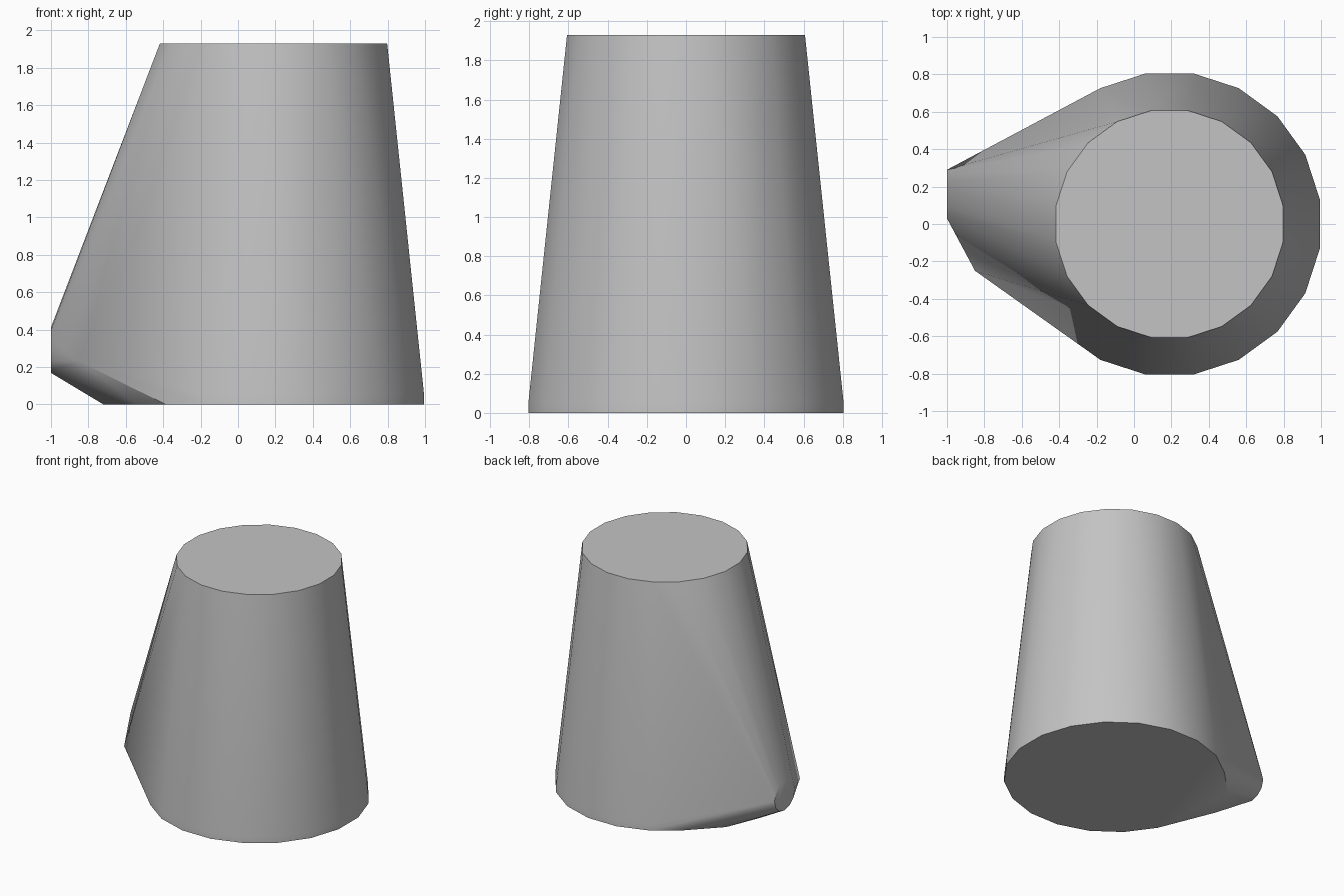
import bpy, bmesh, math

cube = bpy.data.objects.get("Cube")
if cube:
    bpy.data.objects.remove(cube, do_unlink=True)

CENTER_X = 0.19
SIDES = 20

grey = bpy.data.materials.new("plain_grey")
grey.use_nodes = True
colour = (0.55, 0.55, 0.55, 1)
grey.diffuse_color = colour
grey.node_tree.nodes["Principled BSDF"].inputs["Base Color"].default_value = colour


def ring(bm, radius, z):
    """Horizontal ring of the tapered body."""
    for i in range(SIDES):
        a = (i + 0.5) * math.tau / SIDES
        bm.verts.new((CENTER_X + radius * math.cos(a), radius * math.sin(a), z))


bm = bmesh.new()

# Tapered body with a short straight foot
ring(bm, 0.815, 0)
ring(bm, 0.815, 0.05)
ring(bm, 0.615, 1.93)

# Round flat end of the side bulge
for i in range(12):
    a = i * math.tau / 12
    bm.verts.new((-1, 0.16 + 0.13 * math.cos(a), 0.29 + 0.122 * math.sin(a)))

# Shoulder of the bulge and its foot on the ground
for co in ((-0.85, -0.25, 0.23), (-0.72, 0.08, 0), (-0.61, 0.35, 0)):
    bm.verts.new(co)

# Wrap everything in one taut skin
hull = bmesh.ops.convex_hull(bm, input=bm.verts[:])
loose = {g for g in hull["geom_interior"] + hull["geom_unused"]
         if isinstance(g, bmesh.types.BMVert)}
bmesh.ops.delete(bm, geom=list(loose), context="VERTS")
bmesh.ops.dissolve_limit(bm, angle_limit=math.radians(0.5),
                         verts=bm.verts[:], edges=bm.edges[:])
bmesh.ops.recalc_face_normals(bm, faces=bm.faces[:])

mesh = bpy.data.meshes.new("tapered_body")
bm.to_mesh(mesh)
bm.free()
mesh.materials.append(grey)
body = bpy.data.objects.new("tapered_body", mesh)
bpy.context.collection.objects.link(body)

# Smooth sides, crisp rims
bpy.ops.object.select_all(action="DESELECT")
body.select_set(True)
bpy.context.view_layer.objects.active = body
bpy.ops.object.shade_smooth_by_angle(angle=math.radians(35))
